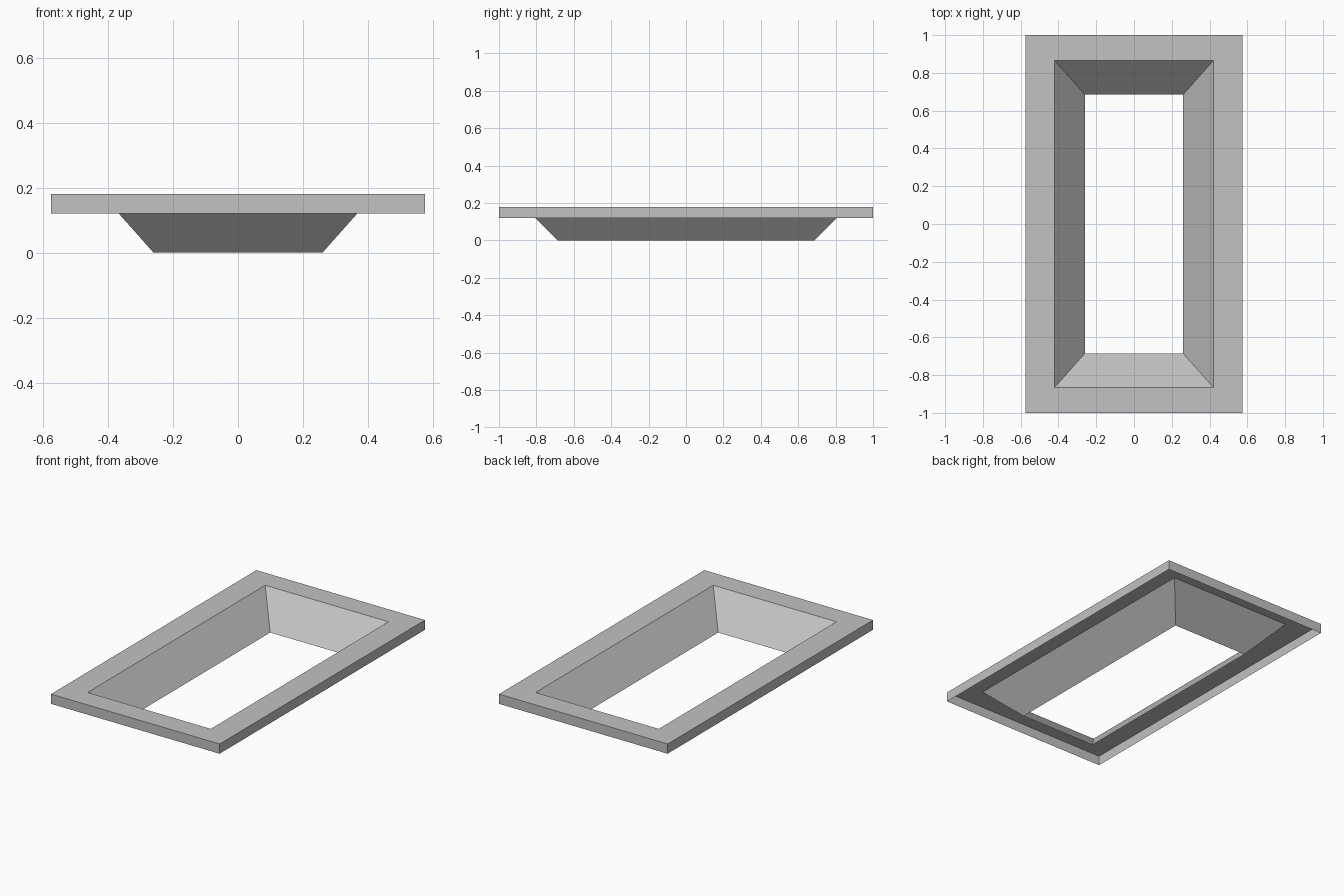
import bpy
import bmesh

cube = bpy.data.objects.get("Cube")
if cube:
    bpy.data.objects.remove(cube, do_unlink=True)

grey = bpy.data.materials.new("light_grey")
grey.use_nodes = True
colour = (0.54, 0.54, 0.54, 1)
grey.diffuse_color = colour
grey.node_tree.nodes["Principled BSDF"].inputs["Base Color"].default_value = colour


def rectangle(bm, half_x, half_y, z):
    """Counter-clockwise corner vertices of a centred rectangle."""
    signs = ((-1, -1), (1, -1), (1, 1), (-1, 1))
    return [bm.verts.new((sx * half_x, sy * half_y, z)) for sx, sy in signs]


def bridge(bm, outer, inner):
    """Join two rectangles with four flat faces."""
    for i in range(4):
        j = (i + 1) % 4
        bm.faces.new((outer[i], outer[j], inner[j], inner[i]))


# Thin open shell: outer skirt, flat rim, then sloping well with no floor
profile = [
    (0.575, 1.0, 0.12),   # skirt bottom
    (0.575, 1.0, 0.18),   # rim outer edge
    (0.42, 0.865, 0.18),  # rim inner edge
    (0.26, 0.685, 0.0),   # well bottom
]

bm = bmesh.new()
rings = [rectangle(bm, *section) for section in profile]
for outer, inner in zip(rings, rings[1:]):
    bridge(bm, outer, inner)

mesh = bpy.data.meshes.new("recessed_frame")
bm.to_mesh(mesh)
bm.free()
mesh.materials.append(grey)
frame = bpy.data.objects.new("recessed_frame", mesh)
bpy.context.collection.objects.link(frame)
